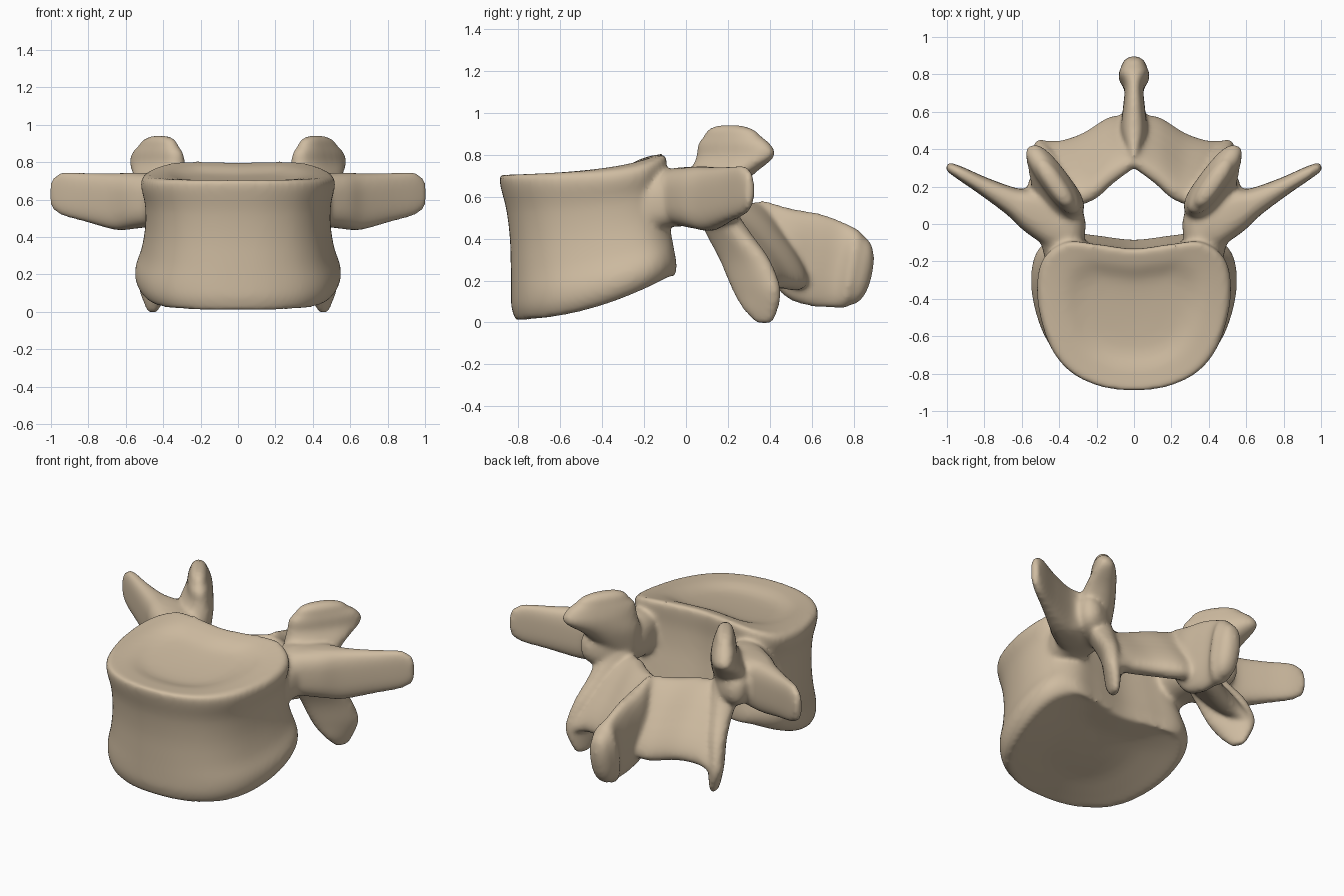
import bpy
import bmesh
from math import sin, cos, pi
from mathutils import Vector

old = bpy.data.objects.get("Cube")
if old:
    bpy.data.objects.remove(old, do_unlink=True)

bone = bpy.data.materials.new("bone_tan")
bone.use_nodes = True
colour = (0.62, 0.50, 0.355, 1)
bone.diffuse_color = colour
shader = next(n for n in bone.node_tree.nodes if n.type == "BSDF_PRINCIPLED")
shader.inputs["Base Color"].default_value = colour
shader.inputs["Roughness"].default_value = 0.7

parts = []


def spline(points, steps, closed=False):
    """Smooth curve through vectors of any size."""
    n = len(points)

    def at(i):
        return points[i % n] if closed else points[max(0, min(n - 1, i))]

    out = []
    for i in range(n if closed else n - 1):
        p, q, r, s = at(i - 1), at(i), at(i + 1), at(i + 2)
        for k in range(steps):
            t = k / steps
            out.append(q + (r - p) * (t / 2)
                       + (2 * p - 5 * q + 4 * r - s) * (t * t / 2)
                       + (3 * q - p - 3 * r + s) * (t ** 3 / 2))
    if not closed:
        out.append(points[-1].copy())
    return out


def skin(name, rings):
    """Closed surface over a list of equal rings."""
    bm = bmesh.new()
    rows = [[bm.verts.new(p) for p in ring] for ring in rings]
    for low, high in zip(rows, rows[1:]):
        for i in range(len(low)):
            bm.faces.new((low[i - 1], low[i], high[i], high[i - 1]))
    bm.faces.new(rows[0][::-1])
    bm.faces.new(rows[-1])
    bmesh.ops.recalc_face_normals(bm, faces=bm.faces)
    mesh = bpy.data.meshes.new(name)
    bm.to_mesh(mesh)
    bm.free()
    obj = bpy.data.objects.new(name, mesh)
    bpy.context.collection.objects.link(obj)
    parts.append(obj)


def loft(name, sections, side=1, square=0.8):
    """Each section: centre, half width vector, half thickness vector."""
    path = spline([Vector(c + a + b) for c, a, b in sections], 8)
    frames = [(Vector(v[:3]), Vector(v[3:6]), Vector(v[6:])) for v in path]

    def cap(end, inner):
        c, a, b = end
        grow = (c - inner[0]).normalized() * min(a.length, b.length)
        return [(c + grow * sin(t), a * cos(t), b * cos(t))
                for t in (pi * k / 12 for k in range(1, 6))]

    frames = (cap(frames[0], frames[1])[::-1] + frames
              + cap(frames[-1], frames[-2]))

    def power(v):
        return abs(v) ** square * (1 if v > 0 else -1)

    rings = []
    for c, a, b in frames:
        ring = [c + a * power(cos(t)) + b * power(sin(t))
                for t in (2 * pi * k / 28 for k in range(28))]
        rings.append([(p.x * side, p.y, p.z) for p in ring])
    skin(name, rings)


# Main body: kidney outline with sloping, dished end plates
half = [(.18, -.87), (.34, -.79), (.45, -.64), (.51, -.4), (.485, -.2),
        (.36, -.1), (.2, -.11)]
outline = ([(0, -.892)] + half + [(0, -.135)]
           + [(-x, y) for x, y in reversed(half)])
outline = spline([Vector(p) for p in outline], 5, closed=True)
middle = Vector((0, -.47))


def body_ring(t, wide, deep, drop=0):
    ring = []
    for p in outline:
        x = p.x * wide
        y = middle.y + (p.y - middle.y) * deep + .06 * (1 - t)
        s = max(0, min(1, (y + .86) / .78))
        low = .01 + .21 * s ** 2
        high = .705 + .11 * s ** 1.6 - .05 * s * (2 * x) ** 4
        ring.append((x, y, low + (high - low) * t + drop))
    return ring


profile = [(0, .1, .1, .045), (0, .45, .45, .04), (0, .72, .72, .02),
           (0, .9, .9, .003), (0, .98, .95, 0), (.03, 1.03, .97, 0),
           (.1, 1.07, .99, 0), (.2, 1.07, .98, 0), (.35, 1.01, .96, 0),
           (.55, .97, .94, 0), (.75, .97, .95, 0), (.9, 1.01, .99, 0),
           (.97, 1.01, 1, 0), (1, .97, .98, 0), (1, .9, .92, 0),
           (1, .72, .72, -.008), (1, .5, .48, -.035), (1, .1, .1, -.04)]
skin("main_body", [body_ring(*v) for v in
                   spline([Vector(p) for p in profile], 3)])

for label, side in (("left", 1), ("right", -1)):
    # Pedicle bridging the body and the arch
    loft(label + "_pedicle", [
        ((.38, -.2, .56), (.1, .03, 0), (0, 0, .125)),
        ((.39, -.07, .595), (.125, .03, 0), (0, 0, .14)),
        ((.41, .05, .6), (.15, .03, 0), (0, 0, .14)),
        ((.425, .14, .59), (.14, .05, 0), (0, 0, .13))], side)

    # Transverse process, a flat blade swept outward and back
    loft(label + "_transverse_process", [
        ((.43, .01, .6), (0, 0, .14), (-.04, .13, 0)),
        ((.55, .075, .595), (0, 0, .15), (-.04, .11, 0)),
        ((.65, .12, .59), (0, 0, .152), (-.03, .07, 0)),
        ((.8, .2, .61), (0, 0, .133), (-.02, .045, 0)),
        ((.93, .273, .63), (0, 0, .118), (-.016, .031, 0)),
        ((.98, .3, .632), (0, 0, .09), (-.012, .024, 0))], side, .7)

    # Superior articular process, an upright ear
    loft(label + "_superior_process", [
        ((.4, .1, .58), (.07, .09, 0), (.1, -.05, 0)),
        ((.41, .165, .7), (.105, .135, 0), (.085, -.055, 0)),
        ((.43, .235, .79), (.125, .178, 0), (.065, -.04, 0)),
        ((.43, .23, .85), (.118, .168, 0), (.055, -.035, 0)),
        ((.425, .22, .895), (.085, .125, 0), (.045, -.025, 0))], side)

    # Inferior articular process, a thin diagonal blade
    loft(label + "_inferior_process", [
        ((.39, .13, .56), (.06, .06, 0), (.07, -.06, 0)),
        ((.385, .2, .43), (.08, .09, 0), (.05, -.05, 0)),
        ((.41, .28, .3), (.09, .11, 0), (.04, -.04, 0)),
        ((.44, .335, .16), (.085, .108, 0), (.035, -.035, 0)),
        ((.452, .355, .07), (.05, .082, 0), (.028, -.025, 0)),
        ((.455, .368, .02), (.028, .05, 0), (.02, -.02, 0))], side)

    # Lamina, the sloping sheet running from midline to the lower blade
    loft(label + "_lamina", [
        ((0, .44, .375), (0, .12, -.195), (0, .06, .03)),
        ((.12, .395, .36), (0, .16, -.2), (.02, .06, .04)),
        ((.24, .31, .36), (.02, .165, -.19), (.03, .05, .045)),
        ((.35, .275, .34), (.03, .16, -.18), (.03, .05, .04)),
        ((.42, .31, .27), (.04, .13, -.13), (.03, .035, .025))], side)

# Spinous process, a deep narrow keel with a swollen tip
loft("spinous_process", [
    ((0, .35, .45), (0, .02, .135), (.03, 0, 0)),
    ((0, .48, .34), (0, .02, .205), (.07, 0, 0)),
    ((0, .61, .3), (0, .03, .22), (.06, 0, 0)),
    ((0, .72, .275), (0, .03, .205), (.052, 0, 0)),
    ((0, .785, .255), (0, .035, .188), (.085, 0, 0)),
    ((0, .82, .245), (0, .035, .16), (.072, 0, 0))])

# Fuse all parts into one smooth bone
bpy.ops.object.select_all(action="DESELECT")
for obj in parts:
    obj.select_set(True)
bpy.context.view_layer.objects.active = parts[0]
bpy.ops.object.join()
vertebra = bpy.context.object
vertebra.name = "vertebra"
fuse = vertebra.modifiers.new("fuse", "REMESH")
fuse.mode = "VOXEL"
fuse.voxel_size = 0.013
soften = vertebra.modifiers.new("soften", "SMOOTH")
soften.factor = 0.5
soften.iterations = 12
for name in ("fuse", "soften"):
    bpy.ops.object.modifier_apply(modifier=name)
vertebra.data.materials.clear()
vertebra.data.materials.append(bone)
bpy.ops.object.shade_smooth()
